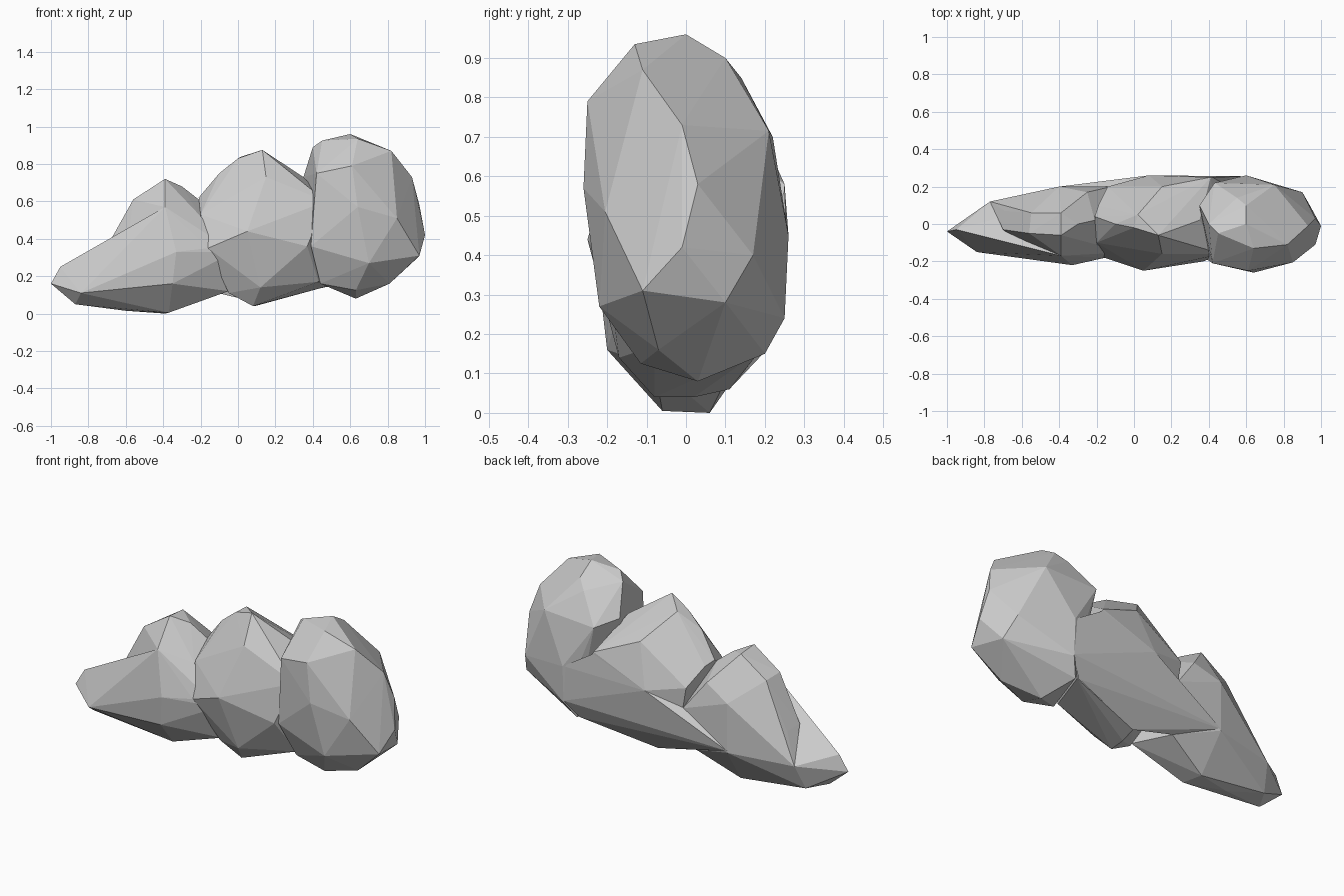
import bpy, bmesh


def lobe(name, pts):
    """Faceted puff: convex hull around a few guide points."""
    bm = bmesh.new()
    for p in pts:
        bm.verts.new(p)
    bmesh.ops.convex_hull(bm, input=bm.verts[:])
    bmesh.ops.delete(bm, geom=[v for v in bm.verts if not v.link_faces], context='VERTS')
    bmesh.ops.recalc_face_normals(bm, faces=bm.faces[:])
    me = bpy.data.meshes.new(name)
    bm.to_mesh(me)
    bm.free()
    ob = bpy.data.objects.new(name, me)
    bpy.context.collection.objects.link(ob)
    return ob


# Large puff on the right
right = lobe("cloud", [
    (.60, 0, .96), (.45, -.05, .925), (.64, -.13, .935), (.82, -.11, .87),
    (.60, .10, .90), (.93, -.01, .73), (.97, .03, .58), (1, -.01, .42),
    (.97, -.11, .31), (.94, .10, .28), (.90, .17, .40), (.81, -.07, .16),
    (.63, .03, .08), (.63, -.115, .125), (.70, -.22, .27), (.85, -.205, .51),
    (.64, -.26, .57), (.61, -.25, .79), (.42, -.21, .75), (.60, .26, .45),
    (.75, .21, .715), (.39, -.19, .36), (.44, -.10, .16), (.40, 0, .89),
    (.35, .10, .73), (.43, .22, .70), (.60, .25, .24), (.55, .20, .15),
    (.55, .14, .85)])

# Middle puff
middle = lobe("middle_puff", [
    (.13, -.06, .875), (.02, .05, .84), (0, -.02, .83), (-.10, 0, .75),
    (-.20, -.10, .53), (-.21, .04, .62), (-.19, .10, .60), (.05, -.25, .44),
    (.15, -.16, .73), (.27, -.06, .75), (.35, .02, .73), (.47, -.16, .60),
    (.37, -.20, .36), (-.16, -.18, .35), (-.05, -.09, .11), (.09, .02, .04),
    (.08, -.08, .04), (.12, -.17, .14), (.43, -.08, .17), (.08, .26, .45),
    (.41, .25, .58), (.15, .20, .69), (-.14, .20, .50), (-.12, .20, .38),
    (.10, .11, .06), (.60, .25, .25), (.53, .19, .16), (.39, .19, .19)])

# Small puff on the left, full at the back
left = lobe("left_puff", [
    (-.39, -.06, .72), (-.39, .06, .71), (-.30, 0, .68), (-.56, -.05, .61),
    (-.55, .06, .60), (-.21, .02, .61), (-.20, -.11, .52), (-.70, -.03, .36),
    (-.69, .07, .35), (-.39, -.17, .57), (-.40, .20, .48), (-.25, .17, .55),
    (-.12, .20, .38), (-.40, .20, .20), (-.77, .12, .19), (-.60, -.12, .30),
    (-.30, 0, .15)])

# Low tail tapering to the left
tail = lobe("tail", [
    (-1, -.04, .16), (-.95, -.03, .25), (-.84, -.15, .11), (-.87, -.06, .05),
    (-.77, .12, .19), (-.80, .06, .05), (-.35, -.20, .16), (-.33, -.22, .33),
    (-.39, -.17, .57), (-.60, 0, .015), (-.37, -.06, .005), (-.39, .06, 0),
    (-.16, -.18, .35), (-.20, -.11, .52), (-.15, -.09, .12), (-.40, .20, .20),
    (-.12, .20, .38), (-.15, .12, .12), (-.02, -.15, .33), (-.05, -.08, .12)])

# Back body joining the puffs
core = lobe("back_body", [
    (.60, .25, .25), (.53, .20, .155), (.39, .19, .19), (.10, .11, .06),
    (-.15, .12, .12), (-.12, .20, .385), (-.40, .20, .21), (.41, .25, .57),
    (.08, .26, .45), (.60, .255, .45), (.10, 0, .40)])

# Weld everything into one faceted cloud
for part in (middle, left, tail, core):
    mod = right.modifiers.new("join", 'BOOLEAN')
    mod.operation = 'UNION'
    mod.solver = 'EXACT'
    mod.object = part
    bpy.context.view_layer.objects.active = right
    bpy.ops.object.modifier_apply(modifier=mod.name)
    bpy.data.objects.remove(part)
